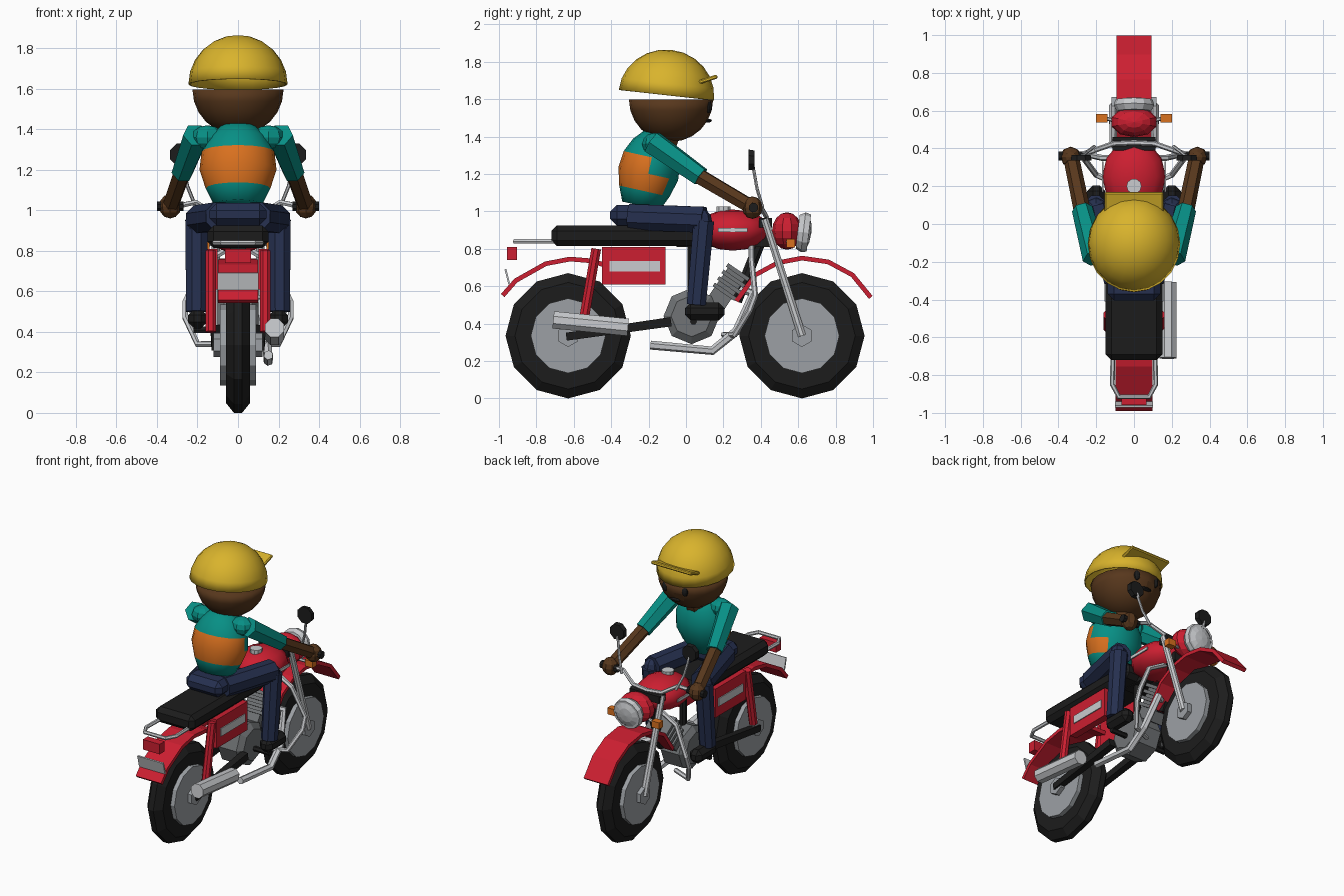
import bpy, bmesh, math
from mathutils import Vector, Matrix

if "Cube" in bpy.data.objects:
    bpy.data.objects.remove(bpy.data.objects["Cube"])


def material(name, *rgb):
    m = bpy.data.materials.new(name)
    m.use_nodes = True
    col = [(c / 255) ** 2.2 for c in rgb] + [1]
    m.diffuse_color = col
    m.node_tree.nodes["Principled BSDF"].inputs["Base Color"].default_value = col
    return m


red = material("red paint", 203, 36, 52)
black = material("black rubber", 34, 34, 34)
chrome = material("chrome", 200, 202, 205)
rim = material("rim grey", 155, 159, 163)
steel = material("engine grey", 112, 115, 117)
orange = material("orange", 216, 112, 36)
teal = material("teal", 16, 142, 132)
navy = material("navy", 42, 51, 80)
brown = material("brown skin", 88, 58, 34)
yellow = material("yellow", 216, 178, 48)


def finish(name, bm, mat, loc=(0, 0, 0), rot=(0, 0, 0), smooth=False):
    bmesh.ops.recalc_face_normals(bm, faces=bm.faces)
    me = bpy.data.meshes.new(name)
    bm.to_mesh(me)
    bm.free()
    me.materials.append(mat)
    for p in me.polygons:
        p.use_smooth = smooth
    ob = bpy.data.objects.new(name, me)
    ob.location, ob.rotation_euler = loc, rot
    bpy.context.collection.objects.link(ob)
    return ob


def box(name, loc, size, mat, tilt=0, bevel=0):
    bm = bmesh.new()
    bmesh.ops.create_cube(bm, size=1, matrix=Matrix.Diagonal((*size, 1)))
    if bevel:
        bmesh.ops.bevel(bm, geom=bm.edges[:], offset=bevel, segments=1, affect='EDGES')
    return finish(name, bm, mat, loc, (tilt, 0, 0))


def ball(name, loc, radii, mat, tilt=0, seg=12, rings=8, smooth=False, keep=0):
    """Ellipsoid; keep = 1 or -1 leaves only the upper or lower half."""
    bm = bmesh.new()
    bmesh.ops.create_uvsphere(bm, u_segments=seg, v_segments=rings, radius=1,
                              matrix=Matrix.Diagonal((*radii, 1)))
    if keep:
        bmesh.ops.delete(bm, geom=[v for v in bm.verts if v.co.z * keep < -0.001], context='VERTS')
    if keep < 0:
        bmesh.ops.holes_fill(bm, edges=bm.edges[:], sides=0)
    return finish(name, bm, mat, loc, (tilt, 0, 0), smooth)


def lathe(name, profile, mat, loc, rot=(0, 0, 0), n=12, smooth=False):
    """Turn (height, radius) points about the local z axis."""
    bm = bmesh.new()
    vs = [bm.verts.new((r, 0, h)) for h, r in profile]
    es = [bm.edges.new(pair) for pair in zip(vs, vs[1:])]
    bmesh.ops.spin(bm, geom=vs + es, cent=(0, 0, 0), axis=(0, 0, 1),
                   angle=math.tau, steps=n, use_duplicate=False)
    bmesh.ops.remove_doubles(bm, verts=bm.verts[:], dist=0.0005)
    return finish(name, bm, mat, loc, rot, smooth)


def limb(name, a, b, r1, r2, mat, n=8):
    a, b = Vector(a), Vector(b)
    bm = bmesh.new()
    bmesh.ops.create_cone(bm, cap_ends=True, segments=n, radius1=r1, radius2=r2, depth=(b - a).length)
    bmesh.ops.rotate(bm, verts=bm.verts[:], cent=(0, 0, 0),
                     matrix=Matrix.Rotation(math.pi / n, 3, 'Z'))
    q = (b - a).to_track_quat('Z', 'Y')
    return finish(name, bm, mat, (a + b) / 2, q.to_euler())


def tube(name, path, r, mat):
    cu = bpy.data.curves.new(name, 'CURVE')
    cu.dimensions, cu.bevel_depth, cu.bevel_resolution, cu.use_fill_caps = '3D', r, 1, True
    sp = cu.splines.new('POLY')
    sp.points.add(len(path) - 1)
    for pt, co in zip(sp.points, path):
        pt.co = (*co, 1)
    tmp = bpy.data.objects.new(name + " path", cu)
    bm = bmesh.new()
    bm.from_mesh(tmp.to_mesh())
    bpy.data.objects.remove(tmp)
    return finish(name, bm, mat)


def fender(name, path, half):
    bm = bmesh.new()
    rows = [[bm.verts.new((s * half, y, z)) for s in (-1, 1)] for y, z in path]
    for (a, b), (c, d) in zip(rows, rows[1:]):
        bm.faces.new((a, b, d, c))
    ob = finish(name, bm, red)
    mod = ob.modifiers.new("thickness", 'SOLIDIFY')
    mod.thickness, mod.offset = 0.025, 0


# Wheels
side_on = (0, math.pi / 2, 0)
for end, y in (("rear", -0.63), ("front", 0.62)):
    at = (0, y, 0.335)
    lathe(end + "_tyre", [(-.06, .19), (-.06, .285), (-.02, .335), (.02, .335), (.06, .285), (.06, .19)],
          black, at, side_on)
    lathe(end + "_wheel_disc", [(-.09, 0), (-.09, .2), (.09, .2), (.09, 0)], rim, at, side_on)
    lathe(end + "_hub", [(-.12, 0), (-.12, .06), (.12, .06), (.12, 0)], rim, at, side_on, 6)

# Fenders
fender("rear_fender", [(-.98, .55), (-.91, .63), (-.75, .72), (-.62, .745), (-.5, .735), (-.4, .7)], .098)
fender("front_fender", [(.27, .52), (.37, .66), (.49, .725), (.62, .75), (.76, .73), (.89, .66), (.988, .54)], .093)

# Tail
box("tail_light", (0, -.93, .775), (.13, .055, .07), red)
box("number_plate", (0, -.955, .65), (.2, .01, .085), chrome, 0.25)
tube("rear_rack", [(-.11, -.6, .84), (-.115, -.85, .84), (-.08, -.915, .84), (.08, -.915, .84),
                   (.115, -.85, .84), (.11, -.6, .84)], .013, chrome)

# Seat and tank
box("seat", (0, -.31, .87), (.3, .82, .11), black, 0, .03)
box("frame_spine", (0, .2, .84), (.08, .5, .06), black)
ball("fuel_tank", (0, .25, .9), (.168, .2, .11), red, 0, 12, 8, True)
lathe("tank_cap", [(0, 0), (0, .04), (.03, .04), (.03, 0)], chrome, (0, .2, .995), n=10)

# Engine
lathe("engine_case", [(-.1, 0), (-.1, .11), (-.07, .15), (.07, .15), (.1, .11), (.1, 0)], steel,
      (0, .03, .44), (0, math.pi / 2, 0), 8)
lean = -0.6
axis = Vector((0, -math.sin(lean), math.cos(lean)))
box("engine_barrel", Vector((0, .23, .61)) - axis * .03, (.13, .11, .2), steel, lean)
for i in range(4):
    box(f"cooling_fin_{i}", Vector((0, .24, .62)) + axis * (.042 * i - .06), (.17, .14, .022), steel, lean)
limb("down_tube", (0, .43, .92), (0, .27, .52), .032, .032, black)
limb("seat_tube", (0, .03, .83), (0, .03, .5), .025, .025, black)
limb("foot_peg_bar", (-.22, .04, .41), (.22, .04, .41), .018, .018, black, 6)

# Exhaust
tube("exhaust_header", [(.03, .3, .58), (.1, .36, .56), (.14, .27, .36), (.15, .14, .255), (.15, -.19, .285)],
     .024, chrome)
limb("muffler", (.18, -.31, .38), (.18, -.71, .42), .05, .05, chrome)

# Headlight
ball("headlight_shell", (0, .54, .895), (.125, .08, .1), red, 0, 10, 8)
lathe("headlight_rim", [(-.03, 0), (-.03, .09), (0, .107), (.03, .1), (.03, .085)], chrome,
      (0, .627, .888), (-math.pi / 2 - .12, 0, 0))
lathe("headlight_lens", [(0, .09), (.015, .05), (.02, 0)], chrome, (0, .65, .885), (-math.pi / 2 - .12, 0, 0))
box("fork_yoke", (0, .425, .94), (.23, .07, .05), black)

# Handlebar
bar = [(0, .43, .97), (.11, .425, .98), (.21, .39, 1.04), (.3, .36, 1.02)]
tube("handlebar", [(-x, y, z) for x, y, z in bar[:0:-1]] + bar, .014, chrome)

# Paired parts of the motorcycle and rider
for side, s in (("left", 1), ("right", -1)):
    def p(x, y, z):
        return (s * x, y, z)
    limb(side + "_fork", p(.11, .42, .96), p(.11, .62, .335), .021, .024, chrome)
    limb(side + "_shock", p(.135, -.55, .4), p(.135, -.48, .8), .028, .028, red)
    limb(side + "_swingarm", p(.11, -.64, .33), p(.11, -.08, .41), .03, .035, black, 4)
    box(side + "_side_panel", p(.125, -.28, .71), (.05, .34, .2), red)
    box(side + "_panel_stripe", p(.152, -.275, .707), (.008, .27, .055), chrome)
    box(side + "_tank_stripe", p(.166, .25, .9), (.008, .16, .02), chrome)
    tube(side + "_crash_bar", [p(.03, .35, .82), p(.17, .35, .74), p(.26, .37, .55), p(.26, .34, .47),
                               p(.2, .26, .34), p(.06, .2, .34)], .016, chrome)
    box(side + "_indicator", p(.17, .56, .83), (.06, .045, .045), orange)
    limb(side + "_indicator_stalk", p(.08, .54, .84), p(.15, .56, .83), .01, .01, chrome, 6)
    limb(side + "_grip", p(.27, .36, 1.02), p(.4, .36, 1.02), .026, .026, black)
    tube(side + "_mirror_stem", [p(.21, .41, 1.02), p(.25, .38, 1.12), p(.28, .355, 1.26)], .009, chrome)
    limb(side + "_mirror", p(.28, .335, 1.275), p(.28, .365, 1.275), .06, .055, black)
    # Rider limbs
    limb(side + "_thigh", p(.09, -.3, .97), p(.19, .1, .955), .075, .075, navy)
    ball(side + "_knee", p(.2, .08, .945), (.06, .06, .07), navy, 0, 8, 6)
    limb(side + "_shin", p(.205, .095, .95), p(.205, .055, .5), .06, .055, navy)
    box(side + "_shoe", p(.2, .1, .465), (.095, .21, .095), black, 0, .03)
    limb(side + "_upper_arm", p(.205, -.18, 1.37), p(.275, .08, 1.185), .068, .055, teal, 6)
    limb(side + "_forearm", p(.27, .05, 1.2), p(.33, .34, 1.03), .045, .042, brown, 6)
    ball(side + "_hand", p(.335, .355, 1.02), (.055, .055, .06), brown, 0, 8, 6)
    ball(side + "_shoulder", p(.15, -.17, 1.36), (.08, .065, .06), teal, 0, 8, 6)
    ball(side + "_eye", p(.075, .118, 1.56), (.022, .02, .035), black, 0, 10, 8)

# Rider body
box("hips", (0, -.29, .98), (.28, .23, .11), navy, 0, .035)
torso = lathe("torso", [(0, 0), (0, .12), (.08, .16), (.175, .19), (.265, .18), (.34, .14), (.4, .08), (.41, 0)],
              teal, (0, -.24, 1.03), (-.22, 0, 0), 16, True)
torso.scale.y = .86
torso.data.materials.append(orange)
for f in torso.data.polygons:
    c = f.center
    if .08 < c.z < .175 and c.y < .12 or .175 < c.z < .265 and c.y < .03:
        f.material_index = 1
limb("neck", (0, -.12, 1.36), (0, -.09, 1.45), .075, .075, brown)

# Head and helmet
ball("head", (0, -.08, 1.597), (.225, .225, .225), brown, 0, 20, 12, True, -1)
bpy.data.objects["head"].data.polygons[-1].use_smooth = False
ball("mouth", (0, .12, 1.485), (.04, .018, .01), black, 0, 8, 6)
helmet = ball("helmet", (0, -.105, 1.622), (.245, .256, .243), yellow, -.11, 20, 12, True, 1)
shell = helmet.modifiers.new("shell", 'SOLIDIFY')
shell.thickness, shell.offset = .008, -1
box("helmet_peak", (0, .115, 1.705), (.31, .11, .022), yellow, .32, .006)
